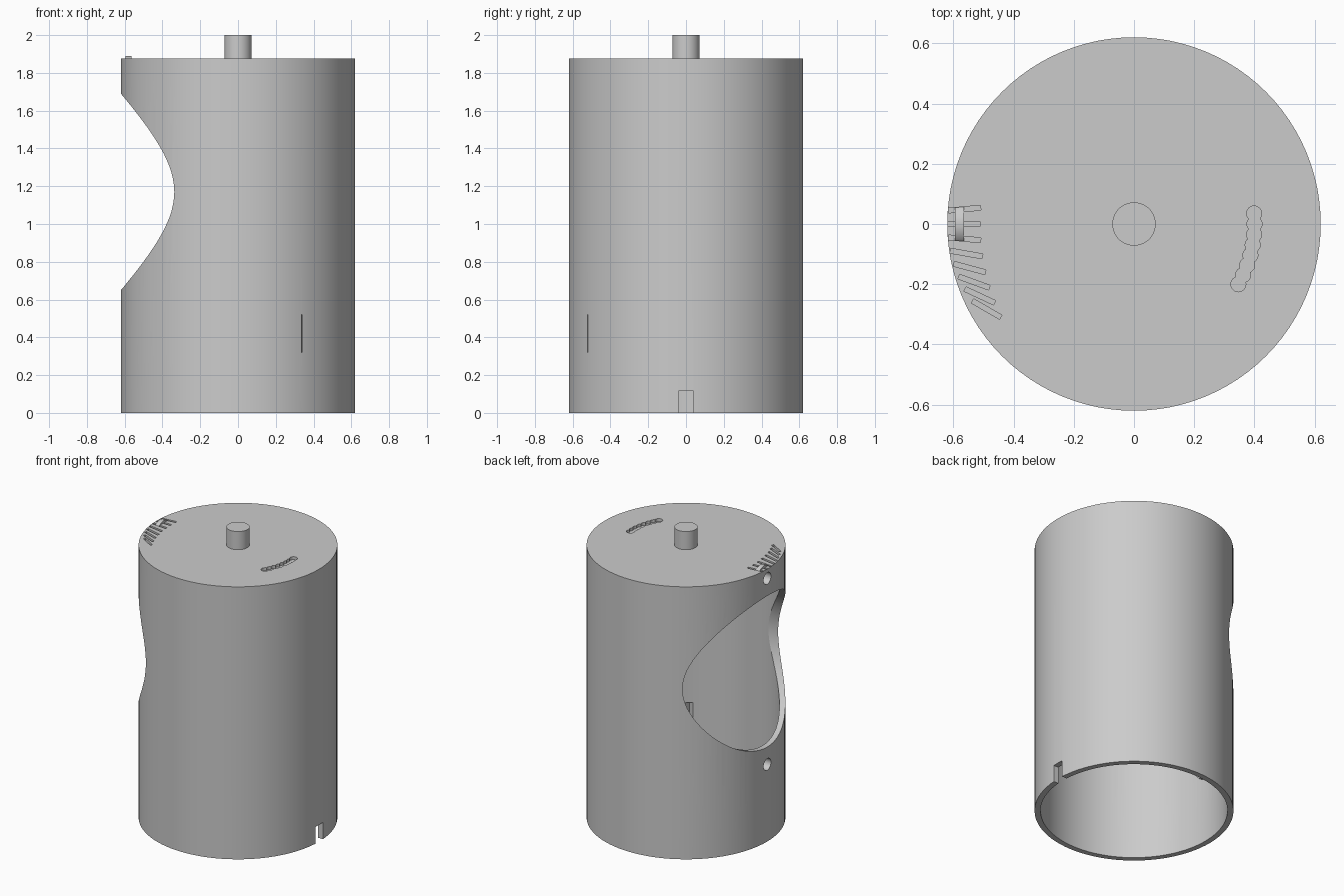
import bpy
from math import radians, cos, sin, pi

if "Cube" in bpy.data.objects:
    bpy.data.objects.remove(bpy.data.objects["Cube"], do_unlink=True)

RADIUS, INNER, TOP, LID = 0.62, 0.583, 1.875, 0.045
ENGRAVE = 0.02

grey = bpy.data.materials.new("plain grey")
grey.use_nodes = True
grey.diffuse_color = (0.6, 0.6, 0.6, 1)
grey.node_tree.nodes["Principled BSDF"].inputs["Base Color"].default_value = (0.6, 0.6, 0.6, 1)


def cylinder(name, r, depth, loc, rot=(0, 0, 0), sides=32):
    bpy.ops.mesh.primitive_cylinder_add(vertices=sides, radius=r, depth=depth, location=loc, rotation=rot)
    ob = bpy.context.object
    ob.name = name
    ob.data.materials.append(grey)
    return ob


def box(name, size, loc, turn=0):
    bpy.ops.mesh.primitive_cube_add(size=1, location=loc, rotation=(0, 0, turn))
    ob = bpy.context.object
    ob.name = name
    ob.scale = size
    ob.data.materials.append(grey)
    return ob


def combine(target, tool, operation="DIFFERENCE"):
    mod = target.modifiers.new("combine", "BOOLEAN")
    mod.operation, mod.solver, mod.object = operation, "EXACT", tool
    bpy.context.view_layer.update()
    bpy.context.view_layer.objects.active = target
    bpy.ops.object.modifier_apply(modifier=mod.name)
    bpy.data.objects.remove(tool, do_unlink=True)


ALONG_X = (0, pi / 2, 0)

# Hollow body, closed on top and open below
body = cylinder("body", RADIUS, TOP, (0, 0, TOP / 2), sides=96)
hollow = TOP - LID
combine(body, cylinder("cavity", INNER, hollow + 1, (0, 0, (hollow - 1) / 2), sides=96))

# Large round window on one side
combine(body, cylinder("window", 0.52, 1, (-0.6, 0, 1.17), ALONG_X, 96))

# Notch in the lower rim
combine(body, box("notch", (0.3, 0.08, 0.23), (0.6, 0, 0)))

# Inner wedge groove that just breaks through the wall
az = radians(-57)
combine(body, cylinder("wedge", 0.05, 0.2, (0.572 * cos(az), 0.572 * sin(az), 0.42),
                       (0, 0, az - pi / 2), 3))

# Engraved scale marks and scalloped groove in the lid
for step in range(-1, 7):
    phi = radians(5 * step)
    combine(body, box("mark", (0.108, 0.016, 2 * ENGRAVE),
                      (-0.565 * cos(phi), -0.565 * sin(phi), TOP), -phi))
    combine(body, cylinder("scallop", 0.025, 2 * ENGRAVE,
                           (0.4 * cos(phi), -0.4 * sin(phi), TOP), sides=24))

# Round bosses with pin holes above and below the window
for z in (0.53, 1.81):
    combine(body, cylinder("boss", 0.08, 0.03, (-0.58, 0, z), ALONG_X, 48), "UNION")
    combine(body, cylinder("pin_hole", 0.04, 0.3, (-0.6, 0, z), ALONG_X))

# Central peg on the lid
peg = cylinder("peg", 0.072, 2 - TOP, (0, 0, 1 + TOP / 2), sides=48)

for ob in (body, peg):
    bpy.ops.object.select_all(action="DESELECT")
    ob.select_set(True)
    bpy.context.view_layer.objects.active = ob
    bpy.ops.object.shade_smooth_by_angle(angle=radians(20))
